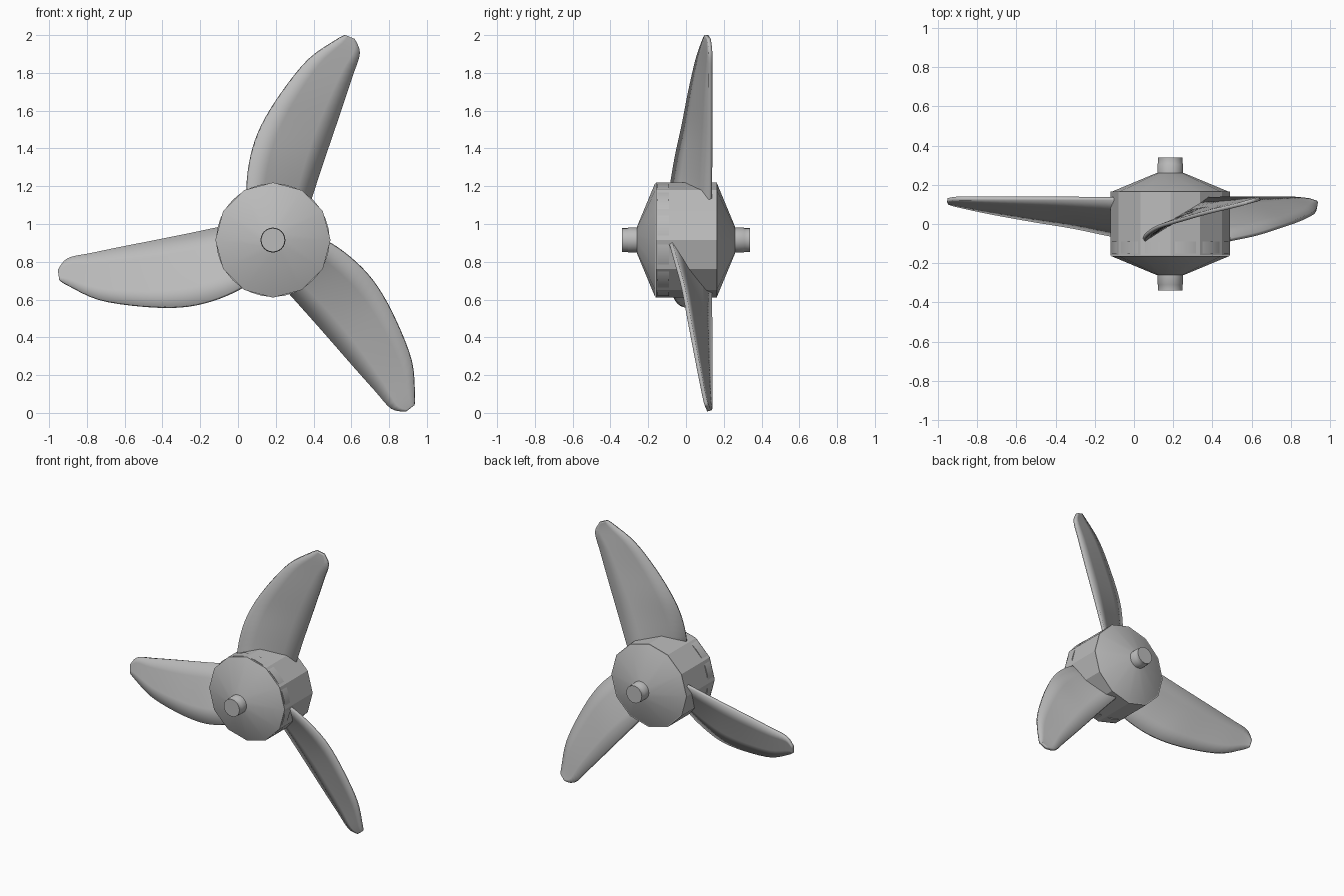
import bpy, bmesh
from math import sin, cos, pi, radians
from mathutils import Vector, Matrix

cube = bpy.data.objects.get("Cube")
if cube:
    bpy.data.objects.remove(cube, do_unlink=True)

HUB = Vector((0.185, 0, 0.915))

grey = bpy.data.materials.new("cast_grey")
grey.use_nodes = True
grey.diffuse_color = (0.5, 0.5, 0.5, 1)
grey.node_tree.nodes["Principled BSDF"].inputs["Base Color"].default_value = (0.5, 0.5, 0.5, 1)


def finish(name, bm, angle):
    bmesh.ops.recalc_face_normals(bm, faces=bm.faces)
    mesh = bpy.data.meshes.new(name)
    bm.to_mesh(mesh)
    bm.free()
    mesh.materials.append(grey)
    ob = bpy.data.objects.new(name, mesh)
    ob.location = HUB
    bpy.context.collection.objects.link(ob)
    bpy.ops.object.select_all(action='DESELECT')
    ob.select_set(True)
    bpy.context.view_layer.objects.active = ob
    if angle:
        bpy.ops.object.shade_smooth_by_angle(angle=radians(angle))
    return ob


def lathe(name, profile, sides, angle):
    """Spin (radius, y) points around the hub axis and cap both ends."""
    bm = bmesh.new()
    rings = []
    for r, y in profile:
        rings.append([bm.verts.new((r * cos(2 * pi * i / sides), y, r * sin(2 * pi * i / sides)))
                      for i in range(sides)])
    for a, b in zip(rings, rings[1:]):
        for i in range(sides):
            j = (i + 1) % sides
            bm.faces.new((a[i], a[j], b[j], b[i]))
    bm.faces.new(rings[0])
    bm.faces.new(rings[-1])
    return finish(name, bm, angle)


# Hub: faceted drum, rounder front collar, cones and shaft stubs
lathe("hub_drum", [(0.305, -0.16), (0.305, 0.165)], 12, 0)
lathe("front_collar", [(0.301, -0.15), (0.301, -0.09)], 32, 40)
for side, label in ((-1, "front"), (1, "rear")):
    lathe(label + "_cone", [(0.305, 0.162 * side), (0.07, 0.26 * side)], 12, 35)
    lathe(label + "_shaft", [(0.066, 0.25 * side), (0.066, 0.305 * side),
                             (0.063, 0.31 * side), (0.063, 0.338 * side)], 24, 40)

# Blade edges from root to tip: (x, y, z) relative to the hub
LEADING = [Vector(p) for p in (
    (-0.11, -0.10, 0.18), (-0.135, -0.08, 0.275), (-0.115, -0.05, 0.445), (-0.06, -0.015, 0.605),
    (0.05, 0.02, 0.785), (0.19, 0.06, 0.958), (0.335, 0.095, 1.06), (0.38, 0.108, 1.085))]
TRAILING = [Vector(p) for p in (
    (0.18, 0.13, 0.16), (0.205, 0.13, 0.235), (0.26, 0.13, 0.40), (0.315, 0.13, 0.56),
    (0.37, 0.13, 0.72), (0.42, 0.13, 0.87), (0.458, 0.13, 0.99), (0.43, 0.122, 1.065))]


def spline(points, steps=4):
    """Catmull-Rom curve through the points."""
    out = []
    for i in range(len(points) - 1):
        p0, p1 = points[max(i - 1, 0)], points[i]
        p2, p3 = points[i + 1], points[min(i + 2, len(points) - 1)]
        for k in range(steps):
            t = k / steps
            out.append(0.5 * (2 * p1 + (p2 - p0) * t + (2 * p0 - 5 * p1 + 4 * p2 - p3) * t ** 2
                              + (3 * p1 - p0 - 3 * p2 + p3) * t ** 3))
    return out + [points[-1]]


def blade(name, turn):
    bm = bmesh.new()
    cols = 4
    rows = [[bm.verts.new(a.lerp(b, c / cols)) for c in range(cols + 1)]
            for a, b in zip(spline(LEADING), spline(TRAILING))]
    for r, s in zip(rows, rows[1:]):
        for c in range(cols):
            bm.faces.new((r[c], r[c + 1], s[c + 1], s[c]))
    bmesh.ops.rotate(bm, verts=bm.verts, cent=(0, 0, 0), matrix=Matrix.Rotation(turn, 3, 'Y'))
    ob = finish(name, bm, 40)
    solid = ob.modifiers.new("thickness", 'SOLIDIFY')
    solid.thickness = 0.02
    solid.offset = 0


# Three blades evenly spaced around the hub
for i, label in enumerate(("upper", "left", "right")):
    blade(label + "_blade", i * 2 * pi / 3)
